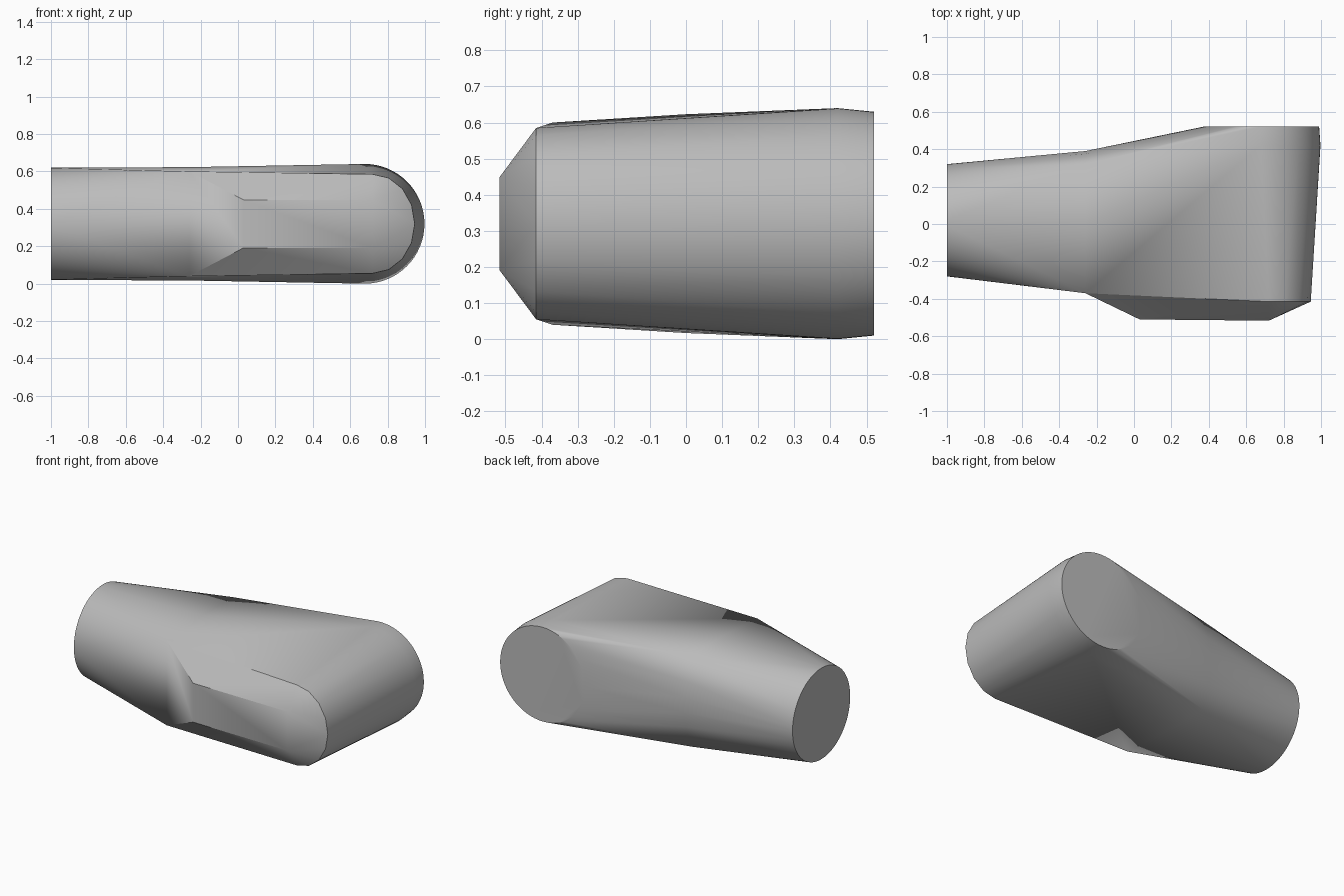
import bpy, bmesh, math
from mathutils import Vector

cube = bpy.data.objects.get("Cube")
if cube:
    bpy.data.objects.remove(cube)

MID_Z = 0.32
JOINT_X = -0.26


def ring(centre, radii, axis, count=64, start=0.0, sweep=math.tau):
    """Points on an ellipse standing upright, facing along x or y."""
    points = []
    for i in range(count):
        a = start + sweep * i / count
        across = Vector((0, 1, 0)) if axis == "x" else Vector((1, 0, 0))
        points.append(Vector(centre) + across * radii[0] * math.cos(a)
                      + Vector((0, 0, 1)) * radii[1] * math.sin(a))
    return points


def mirrored(points):
    """Points given by height above the middle, plus their mirror below it."""
    return [Vector((x, y, MID_Z + s * h)) for x, y, h in points for s in (1, -1)]


def add_shell(target, points):
    """Wrap points in a skin, open at the joint, and add it to the target."""
    bm = bmesh.new()
    for p in points:
        bm.verts.new(p)
    bmesh.ops.convex_hull(bm, input=bm.verts[:])
    joint = [f for f in bm.faces
             if all(abs(v.co.x - JOINT_X) < 0.001 for v in f.verts)]
    bmesh.ops.delete(bm, geom=joint, context="FACES_ONLY")
    loose = [v for v in bm.verts if not v.link_faces]
    bmesh.ops.delete(bm, geom=loose, context="VERTS")
    mesh = bpy.data.meshes.new("shell_part")
    bm.to_mesh(mesh)
    bm.free()
    target.from_mesh(mesh)
    bpy.data.meshes.remove(mesh)


# Shared section where the round inlet meets the wide body
joint_section = mirrored([
    (JOINT_X, -0.37, 0.28), (JOINT_X, 0.0, 0.303), (JOINT_X, 0.32, 0.3),
    (JOINT_X, 0.375, 0.15), (JOINT_X, 0.39, 0.05),
])

# Round inlet on the side
inlet = ring((-1, 0.02, MID_Z), (0.3, 0.3), "x")

# Round outlet at the back, with a slight swell just before the rim
outlet = ring((0.68, 0.52, MID_Z), (0.31, 0.31), "y")
swell = ring((0.677, 0.42, MID_Z), (0.32, 0.32), "y")

# Rounded outer end and chamfered front panel
end_arc = ring((0.72, -0.415, MID_Z), (0.225, 0.265), "y",
               count=9, start=-math.pi / 2, sweep=math.pi * 9 / 8)
front_panel = mirrored([(0.03, -0.51, 0.128), (0.72, -0.517, 0.128)])

body = bmesh.new()
add_shell(body, inlet + joint_section)
add_shell(body, joint_section + outlet + swell + end_arc + front_panel)
bmesh.ops.remove_doubles(body, verts=body.verts[:], dist=0.0005)
bmesh.ops.dissolve_limit(body, angle_limit=math.radians(0.2),
                         verts=body.verts[:], edges=body.edges[:])
bmesh.ops.recalc_face_normals(body, faces=body.faces[:])

mesh = bpy.data.meshes.new("elbow_duct")
body.to_mesh(mesh)
body.free()
duct = bpy.data.objects.new("elbow_duct", mesh)
bpy.context.collection.objects.link(duct)

# Plain grey finish
grey = bpy.data.materials.new("plain_grey")
grey.use_nodes = True
colour = (0.5, 0.5, 0.5, 1)
grey.diffuse_color = colour
grey.node_tree.nodes["Principled BSDF"].inputs["Base Color"].default_value = colour
mesh.materials.append(grey)

bpy.ops.object.select_all(action="DESELECT")
duct.select_set(True)
bpy.context.view_layer.objects.active = duct
bpy.ops.object.shade_smooth_by_angle(angle=math.radians(28))
